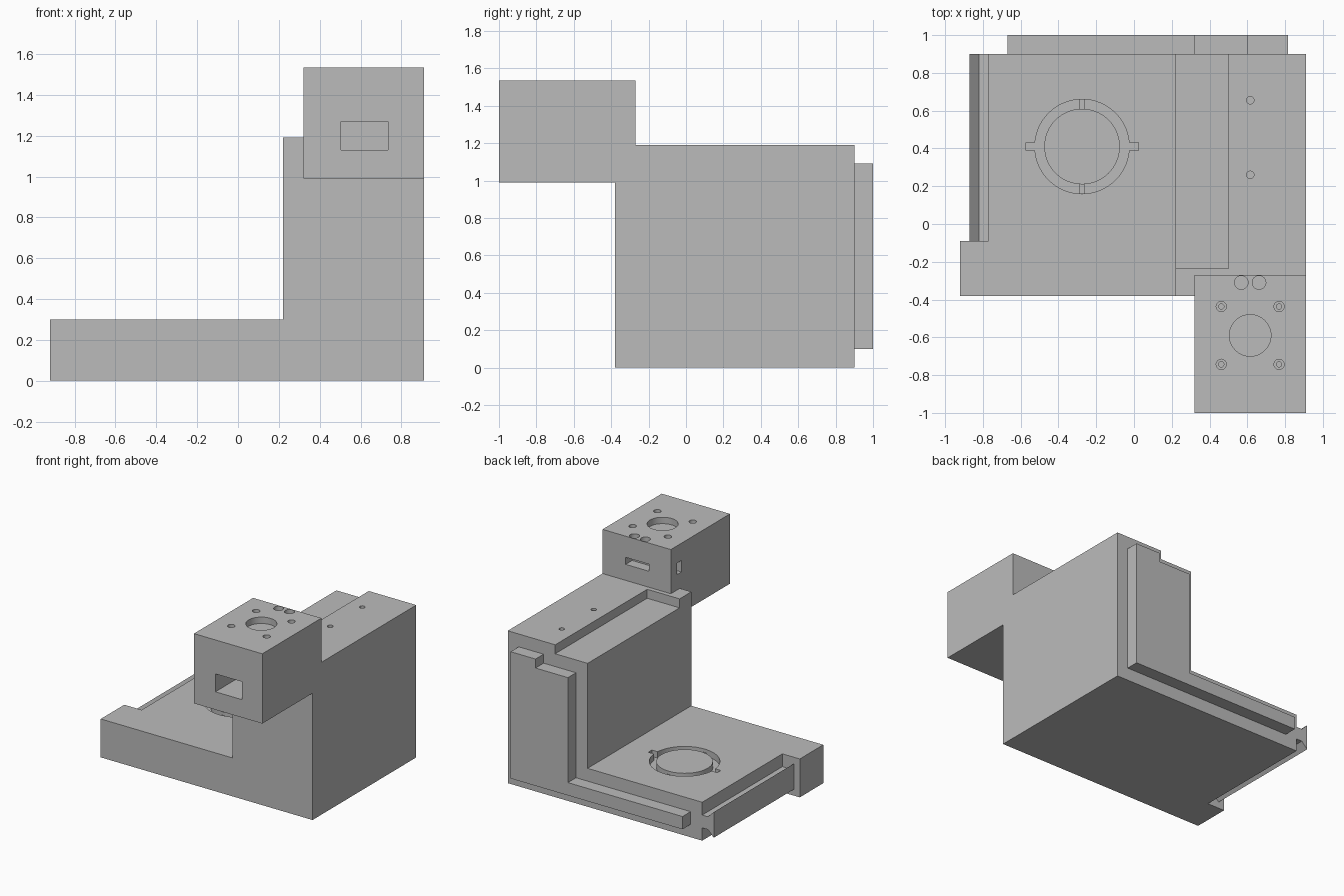
import bpy, bmesh
from mathutils import Matrix, Vector

cube = bpy.data.objects.get("Cube")
if cube:
    bpy.data.objects.remove(cube, do_unlink=True)

grey = bpy.data.materials.new("plain_grey")
grey.use_nodes = True
colour = (0.5, 0.5, 0.5, 1)
grey.diffuse_color = colour
grey.node_tree.nodes["Principled BSDF"].inputs["Base Color"].default_value = colour


def finish(name, bm):
    bmesh.ops.recalc_face_normals(bm, faces=bm.faces)
    mesh = bpy.data.meshes.new(name)
    bm.to_mesh(mesh)
    bm.free()
    mesh.materials.append(grey)
    obj = bpy.data.objects.new(name, mesh)
    bpy.context.collection.objects.link(obj)
    return obj


def prism(name, outline, y0, y1):
    """Extrude an x-z outline along y."""
    bm = bmesh.new()
    face = bm.faces.new([bm.verts.new((x, y0, z)) for x, z in outline])
    grown = bmesh.ops.extrude_face_region(bm, geom=[face])["geom"]
    verts = [g for g in grown if isinstance(g, bmesh.types.BMVert)]
    bmesh.ops.translate(bm, verts=verts, vec=(0, y1 - y0, 0))
    return finish(name, bm)


def box(name, x0, x1, y0, y1, z0, z1):
    return prism(name, [(x0, z0), (x1, z0), (x1, z1), (x0, z1)], y0, y1)


def cylinder(name, x, y, radius, z0, z1, sides=32):
    bm = bmesh.new()
    bmesh.ops.create_cone(bm, cap_ends=True, segments=sides, radius1=radius,
                          radius2=radius, depth=z1 - z0,
                          matrix=Matrix.Translation(Vector((x, y, (z0 + z1) / 2))))
    return finish(name, bm)


def cut(target, tool):
    """Subtract the tool from the target, then discard the tool."""
    tool.hide_render = True
    mod = target.modifiers.new("cut", 'BOOLEAN')
    mod.operation = 'DIFFERENCE'
    mod.solver = 'EXACT'
    mod.object = tool
    bpy.context.view_layer.update()
    graph = bpy.context.evaluated_depsgraph_get()
    mesh = bpy.data.meshes.new_from_object(target.evaluated_get(graph))
    target.modifiers.clear()
    target.data = mesh
    bpy.data.objects.remove(tool, do_unlink=True)


def smooth(obj):
    bpy.ops.object.select_all(action='DESELECT')
    obj.select_set(True)
    bpy.context.view_layer.objects.active = obj
    bpy.ops.object.shade_smooth_by_angle(angle=0.5)


FRONT, BACK = -0.38, 0.9
BASE_TOP, COLUMN_TOP = 0.3, 1.19
STOP = -0.09

# L-shaped frame with a dovetail rail along its open side
frame = prism("frame", [
    (0.91, 0), (0.91, COLUMN_TOP), (0.22, COLUMN_TOP), (0.22, BASE_TOP),
    (-0.77, BASE_TOP), (-0.77, 0.2), (-0.82, 0.2), (-0.87, 0.25),
    (-0.87, 0.05), (-0.82, 0.1), (-0.77, 0.1), (-0.77, 0)], FRONT, BACK)

# End stop in front of the dovetail
box("rail_stop", -0.92, -0.77, FRONT, STOP, 0, BASE_TOP)

# Ledge on the column top, and the seat for the head
cut(frame, box("ledge_cutter", 0.1, 0.5, -0.235, 1.1, 1.12, 1.4))
cut(frame, box("seat_cutter", 0.32, 1.1, -0.6, -0.27, 0.99, 1.4))

# Screw holes in the column top
for y in (0.26, 0.655):
    cut(frame, cylinder("screw_cutter", 0.615, y, 0.02, 1.09, 1.3, 20))

# Ring groove in the base with two side notches, a centre disc and two ribs
CX, CY, FLOOR = -0.275, 0.41, 0.25
cut(frame, cylinder("groove_cutter", CX, CY, 0.25, FLOOR, 0.4, 64))
for side in (-1, 1):
    mid = CX + side * 0.27
    cut(frame, box("notch_cutter", mid - 0.028, mid + 0.028,
                   CY - 0.022, CY + 0.022, FLOOR, 0.4))
    rib = CY + side * 0.222
    box("groove_rib", CX - 0.016, CX + 0.016, rib - 0.026, rib + 0.026, FLOOR, 0.275)
disc = cylinder("centre_disc", CX, CY, 0.2, FLOOR, BASE_TOP, 64)

# Raised L-shaped plate on the back
prism("back_plate", [
    (0.815, 0.1), (0.815, 1.09), (0.6, 1.09), (0.6, 1.02), (0.32, 1.02),
    (0.32, 0.2), (-0.67, 0.2), (-0.67, 0.1)], BACK, 1.0)

# Overhanging head block
HX, HY, HEAD_TOP = 0.615, -0.59, 1.535
head = box("head", 0.32, 0.91, -1.0, -0.27, 0.99, HEAD_TOP)

# Head windows: front pocket, back slot, side slot
cut(head, box("front_window_cutter", 0.505, 0.735, -1.1, -0.65, 1.13, 1.27))
cut(head, box("back_slot_cutter", 0.51, 0.71, -0.35, -0.2, 1.315, 1.37))
cut(head, box("side_slot_cutter", 0.2, 0.4, -0.4, -0.345, 1.31, 1.4))

# Head top: centre bore, four counterbored screws, two cable holes
cut(head, cylinder("bore_cutter", HX, HY, 0.11, HEAD_TOP - 0.05, 1.7, 48))
for sx in (-1, 1):
    for sy in (-1, 1):
        x, y = HX + sx * 0.153, HY + sy * 0.153
        cut(head, cylinder("counterbore_cutter", x, y, 0.027, HEAD_TOP - 0.025, 1.7, 24))
        cut(head, cylinder("screw_cutter", x, y, 0.014, HEAD_TOP - 0.1, 1.7, 16))
    cut(head, cylinder("cable_cutter", HX + sx * 0.047, -0.31, 0.036, HEAD_TOP - 0.04, 1.7, 24))

for obj in (frame, head, disc):
    smooth(obj)
